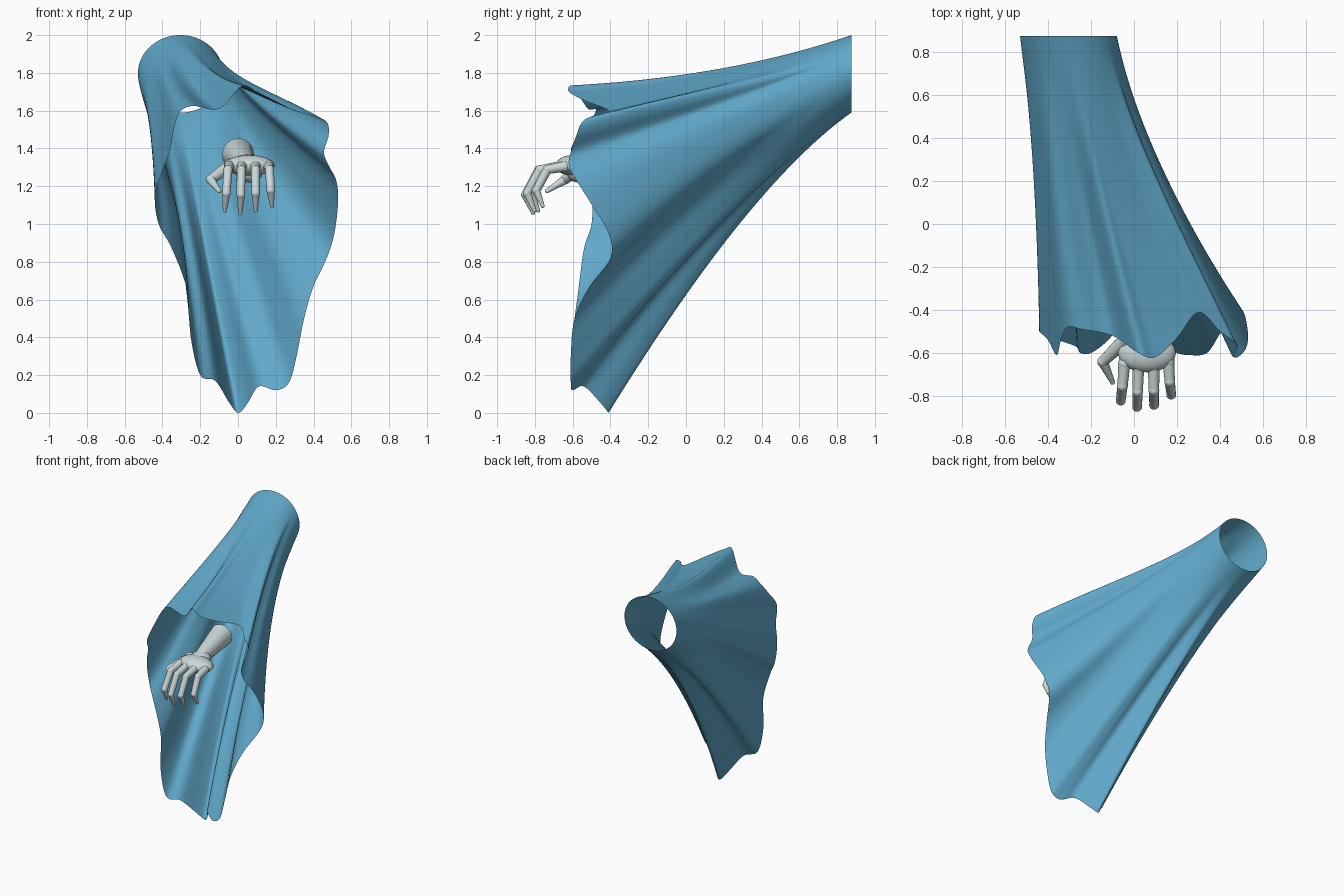
import bpy
import bmesh
import math
from mathutils import Vector, Matrix

cube = bpy.data.objects.get("Cube")
if cube:
    bpy.data.objects.remove(cube, do_unlink=True)


def make_material(name, colour):
    material = bpy.data.materials.new(name)
    material.use_nodes = True
    material.diffuse_color = colour
    shader = next(n for n in material.node_tree.nodes if n.type == 'BSDF_PRINCIPLED')
    shader.inputs["Base Color"].default_value = colour
    shader.inputs["Roughness"].default_value = 0.8
    return material


blue_cloth = make_material("blue cloth", (0.12, 0.4, 0.6, 1))
pale_bone = make_material("pale bone", (0.6, 0.69, 0.69, 1))


def finish_object(name, bm, material, sharp_angle=60):
    """Turn a bmesh into a smooth shaded object with one material."""
    mesh = bpy.data.meshes.new(name)
    bm.to_mesh(mesh)
    bm.free()
    mesh.materials.append(material)
    obj = bpy.data.objects.new(name, mesh)
    bpy.context.collection.objects.link(obj)
    bpy.ops.object.select_all(action='DESELECT')
    obj.select_set(True)
    bpy.context.view_layer.objects.active = obj
    bpy.ops.object.shade_smooth_by_angle(angle=math.radians(sharp_angle))
    return obj


def closed_spline(points, steps):
    """Smooth closed curve through the points."""
    result = []
    count = len(points)
    for i in range(count):
        a, b, c, d = (points[(i + k) % count] for k in (-1, 0, 1, 2))
        for s in range(steps):
            t = s / steps
            result.append(b + (c - a) * (t / 2)
                          + (a * 2 - b * 5 + c * 4 - d) * (t * t / 2)
                          + (b * 3 - a - c * 3 + d) * (t ** 3 / 2))
    return result


def bridge_rings(bm, rings):
    """Join equal closed rings of vertices with quads."""
    for lower, upper in zip(rings, rings[1:]):
        count = len(lower)
        for i in range(count):
            j = (i + 1) % count
            bm.faces.new((lower[i], lower[j], upper[j], upper[i]))


# Sleeve: wavy hem, clockwise from the top, as x, y, z
hem_points = [Vector(p) for p in (
    (.02, -.6, 1.73), (.1, -.62, 1.7), (.2, -.53, 1.65), (.3, -.41, 1.6),
    (.4, -.5, 1.57), (.47, -.55, 1.54), (.48, -.58, 1.47), (.455, -.61, 1.38),
    (.48, -.62, 1.31), (.52, -.58, 1.23), (.53, -.51, 1.12), (.51, -.41, .95),
    (.47, -.4, .82), (.4, -.51, .67), (.35, -.59, .5), (.31, -.61, .3),
    (.27, -.61, .16), (.2, -.6, .12), (.11, -.54, .14), (.05, -.45, .05),
    (0, -.41, 0), (-.05, -.45, .06), (-.12, -.54, .17), (-.2, -.6, .2),
    (-.25, -.6, .4), (-.27, -.57, .65), (-.35, -.54, .87), (-.42, -.5, 1),
    (-.44, -.5, 1.15), (-.4, -.54, 1.28), (-.36, -.61, 1.39), (-.34, -.54, 1.5),
    (-.31, -.48, 1.59), (-.24, -.49, 1.625), (-.1, -.52, 1.61),
)]


def ellipse_point(angle, centre, radius_x, radius_z):
    return Vector(centre) + Vector((radius_x * math.cos(angle), 0, radius_z * math.sin(angle)))


def build_sleeve():
    bm = bmesh.new()
    hem = closed_spline(hem_points, 6)
    angles = [math.atan2((p.z - 0.9) / 0.85, (p.x - 0.02) / 0.48) for p in hem]
    rings = []
    steps = 36
    for s in range(steps + 1):
        t = s / steps
        ring = []
        for point, angle in zip(hem, angles):
            cuff = ellipse_point(angle, (-0.305, 0.875, 1.795), 0.225, 0.205)
            bend = ellipse_point(angle, (-0.21, 0.28, 1.48), 0.255, 0.315)
            flare = ellipse_point(angle, (0.02, point.y, 0.9), 0.48, 0.85)
            # Folds grow faster than the flare, so they run far up the cloth
            fold = (point - flare) * (t * t * (3 - 2 * t))
            smooth = cuff * (1 - t) ** 2 + bend * (2 * t * (1 - t)) + flare * t * t
            ring.append(bm.verts.new(smooth + fold))
        rings.append(ring)
    bridge_rings(bm, rings)
    # Turn the faces outward
    bm.normal_update()
    top = max(bm.faces, key=lambda f: f.calc_center_median().z)
    if top.normal.z < 0:
        bmesh.ops.reverse_faces(bm, faces=bm.faces[:])
    finish_object("sleeve", bm, blue_cloth, 80)


def add_ball(bm, centre, size):
    matrix = Matrix.Translation(centre) @ Matrix.Diagonal((*size, 1))
    bmesh.ops.create_uvsphere(bm, u_segments=20, v_segments=12, radius=1, matrix=matrix)


def add_bone(bm, start, end, start_radius, end_radius, caps=True):
    direction = end - start
    turn = direction.to_track_quat('Z', 'Y').to_matrix().to_4x4()
    bmesh.ops.create_cone(bm, cap_ends=caps, segments=16, radius1=start_radius,
                          radius2=end_radius, depth=direction.length,
                          matrix=Matrix.Translation((start + end) / 2) @ turn)


def build_digit(name, joints, radii):
    """Tapered bones with a ball at every joint."""
    bm = bmesh.new()
    joints = [Vector(j) for j in joints]
    for i, (joint, radius) in enumerate(zip(joints, radii)):
        add_ball(bm, joint, (radius, radius, radius))
        if i:
            add_bone(bm, joints[i - 1], joint, radii[i - 1] * 0.95, radius * 0.95)
    finish_object(name, bm, pale_bone)


build_sleeve()

# Short open forearm widening away from the hand
bm = bmesh.new()
wrist, stump = Vector((0.04, -0.53, 1.32)), Vector((0.0, -0.2, 1.37))
add_bone(bm, wrist, stump, 0.05, 0.085, caps=False)
finish_object("forearm", bm, pale_bone)

# Palm with a rounded wrist and heel
bm = bmesh.new()
add_ball(bm, (0.06, -0.6, 1.31), (0.135, 0.09, 0.055))
add_ball(bm, (0.045, -0.53, 1.32), (0.075, 0.08, 0.05))
add_ball(bm, (0.06, -0.57, 1.27), (0.07, 0.06, 0.05))
finish_object("palm", bm, pale_bone)

# Four curled fingers: name, base x, tip x, base y, reach
fingers = (
    ("index_finger", -0.045, -0.07, -0.65, 0.95),
    ("middle_finger", 0.02, 0.012, -0.67, 1),
    ("ring_finger", 0.092, 0.094, -0.67, 0.95),
    ("little_finger", 0.16, 0.18, -0.64, 0.85),
)
curl = ((0, 0), (-0.11, -0.02), (-0.18, -0.15), (-0.14, -0.245))
for name, base_x, tip_x, base_y, reach in fingers:
    path = [(base_x + (tip_x - base_x) * i / 3, base_y + y * reach, 1.305 + z * reach)
            for i, (y, z) in enumerate(curl)]
    build_digit(name, path, (0.029, 0.025, 0.023, 0.011))

# Thumb
build_digit("thumb", ((-0.04, -0.54, 1.31), (-0.145, -0.64, 1.235), (-0.1, -0.735, 1.175)),
            (0.037, 0.026, 0.012))
